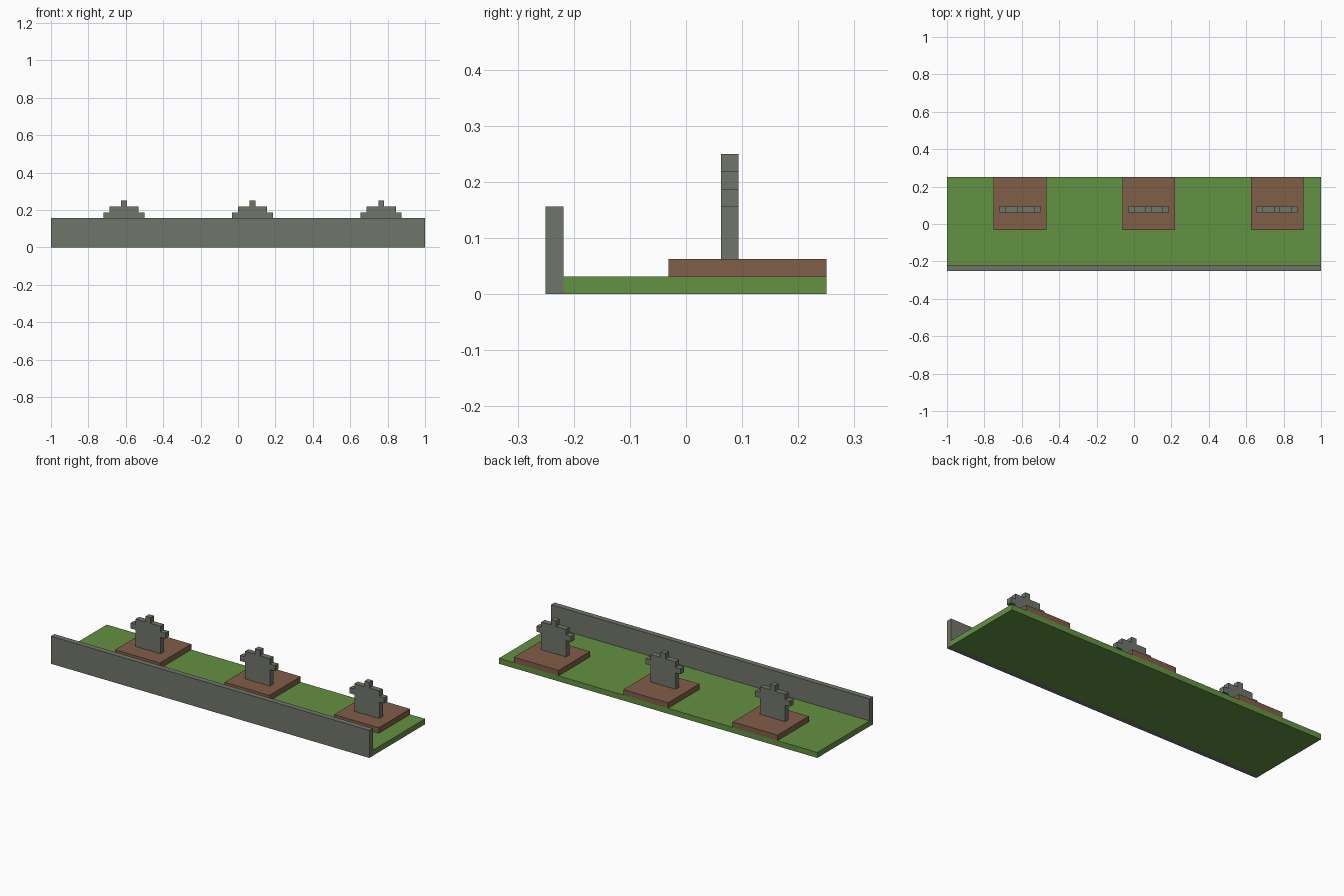
import bpy
import bmesh

cube = bpy.data.objects.get("Cube")
if cube:
    bpy.data.objects.remove(cube, do_unlink=True)

U = 1 / 32  # grid unit of the blocky design


def make_material(name, rgb):
    mat = bpy.data.materials.new(name)
    mat.use_nodes = True
    color = (*rgb, 1)
    mat.diffuse_color = color
    mat.node_tree.nodes["Principled BSDF"].inputs["Base Color"].default_value = color
    return mat


grass = make_material("grass green", (0.127, 0.287, 0.054))
soil = make_material("soil brown", (0.216, 0.112, 0.065))
stone = make_material("stone grey", (0.162, 0.181, 0.144))


def extruded(name, profile, y0, y1, mat, x=0):
    """Extrude an x-z profile, given in grid units, from y0 to y1."""
    bm = bmesh.new()
    face = bm.faces.new([bm.verts.new((px * U, y0 * U, pz * U)) for px, pz in profile])
    out = bmesh.ops.extrude_face_region(bm, geom=[face])["geom"]
    verts = [v for v in out if isinstance(v, bmesh.types.BMVert)]
    bmesh.ops.translate(bm, verts=verts, vec=(0, (y1 - y0) * U, 0))
    bmesh.ops.recalc_face_normals(bm, faces=bm.faces)
    mesh = bpy.data.meshes.new(name)
    bm.to_mesh(mesh)
    bm.free()
    mesh.materials.append(mat)
    obj = bpy.data.objects.new(name, mesh)
    obj.location.x = x * U
    bpy.context.collection.objects.link(obj)
    return obj


def slab(half_width, z0, z1):
    return [(-half_width, z0), (half_width, z0), (half_width, z1), (-half_width, z1)]


# Lawn and the low wall along its front edge
extruded("lawn", slab(32, 0, 1), -7, 8, grass)
extruded("front_wall", slab(32, 0, 5), -8, -7, stone)

# Headstone outline: broad body, short side arms, small peak
half = [(2.5, 2), (2.5, 5), (3.5, 5), (3.5, 6), (2.5, 6), (2.5, 7), (0.5, 7), (0.5, 8)]
outline = half + [(-px, pz) for px, pz in reversed(half)]

# Three grave plots, each with a soil bed and a headstone
for label, x in (("right", -19.5), ("middle", 2.5), ("left", 24.5)):
    extruded(f"soil_bed_{label}", slab(4.5, 1, 2), -1, 8, soil, x)
    extruded(f"headstone_{label}", outline, 2, 3, stone, x)
